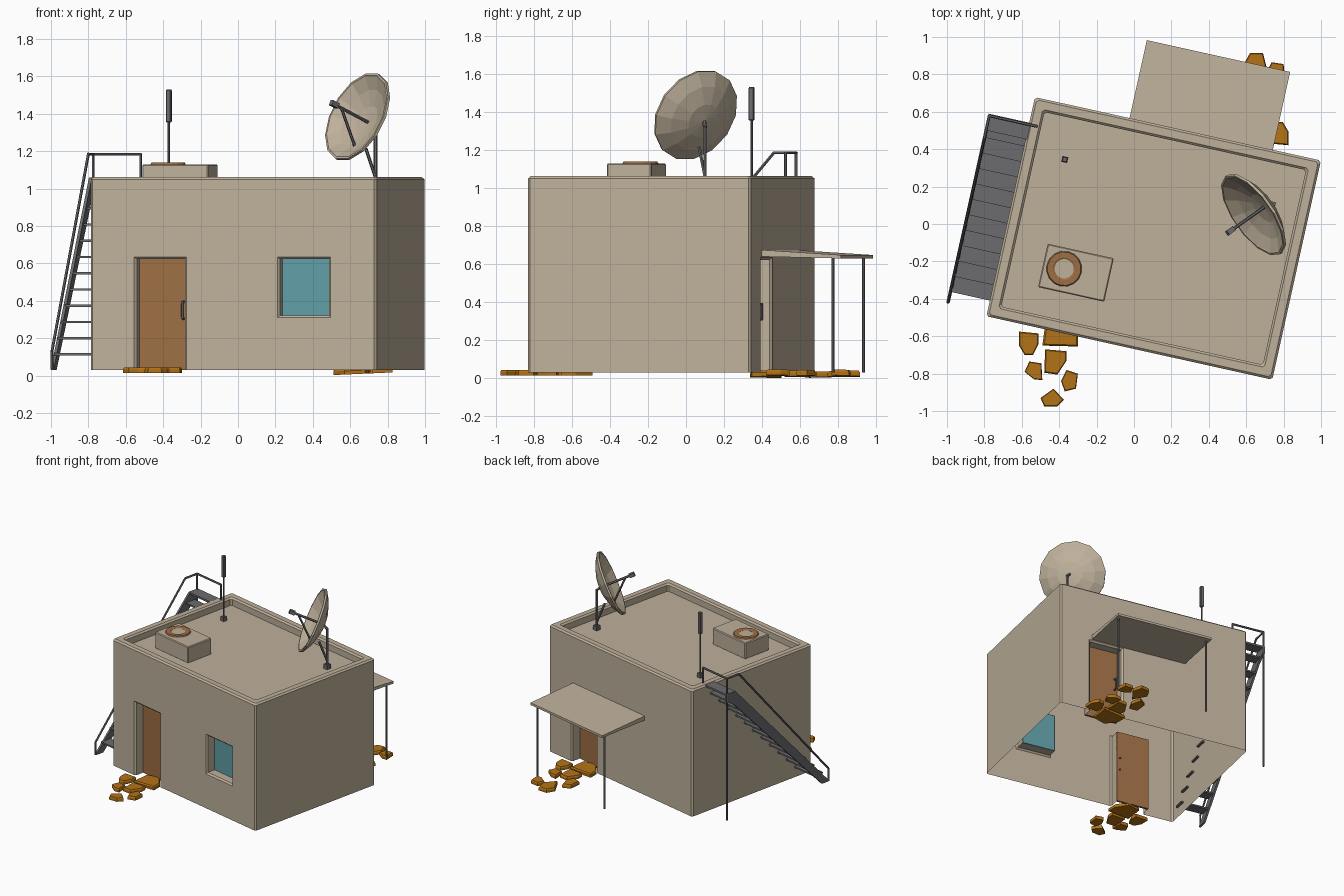
import bpy, bmesh, math
from mathutils import Matrix, Vector

if "Cube" in bpy.data.objects:
    bpy.data.objects.remove(bpy.data.objects["Cube"])

# The house stands turned about z; most parts are built in its own frame
CX, CY = 0.105, -0.077
HOUSE = Matrix.Translation((CX, CY, 0)) @ Matrix.Rotation(math.radians(-12.5), 4, 'Z')
WORLD = Matrix.Identity(4)
HX, HY, Z0, ZT, ZR = 0.783, 0.60, 0.03, 1.062, 1.0
C = 0.012


def material(name, rgb):
    m = bpy.data.materials.new(name)
    m.diffuse_color = (*rgb, 1)
    m.use_nodes = True
    m.node_tree.nodes["Principled BSDF"].inputs["Base Color"].default_value = m.diffuse_color
    return m


PLASTER = material("plaster", (0.52, 0.44, 0.33))
METAL = material("dark_metal", (0.15, 0.15, 0.16))
WOOD = material("wood", (0.34, 0.155, 0.06))
GLASS = material("glass", (0.115, 0.34, 0.38))
STONE = material("stone", (0.45, 0.17, 0.008))


def finish(name, bm, mat, frame=HOUSE):
    bmesh.ops.remove_doubles(bm, verts=bm.verts, dist=1e-5)
    bmesh.ops.recalc_face_normals(bm, faces=bm.faces)
    me = bpy.data.meshes.new(name)
    bm.to_mesh(me)
    bm.free()
    me.materials.append(mat)
    ob = bpy.data.objects.new(name, me)
    ob.matrix_world = frame
    bpy.context.collection.objects.link(ob)
    return ob


def face(bm, pts):
    bm.faces.new([bm.verts.new(p) for p in pts])


def strips(bm, rings, closed=True):
    for a, b in zip(rings, rings[1:]):
        n = len(a)
        for i in range(n if closed else n - 1):
            j = (i + 1) % n
            face(bm, (a[i], a[j], b[j], b[i]))


def prism(name, bottom, top, mat, frame=HOUSE):
    bm = bmesh.new()
    strips(bm, [bottom, top])
    face(bm, bottom)
    face(bm, top)
    return finish(name, bm, mat, frame)


def box(name, lo, hi, mat, bevel=0.0, frame=HOUSE):
    bm = bmesh.new()
    lo, hi = Vector(lo), Vector(hi)
    bmesh.ops.create_cube(bm, size=1)
    for v in bm.verts:
        v.co = [(l + h) / 2 + c * (h - l) for l, h, c in zip(lo, hi, v.co)]
    if bevel:
        bmesh.ops.bevel(bm, geom=bm.edges[:], offset=bevel, segments=1, affect='EDGES')
    return finish(name, bm, mat, frame)


def tube(name, pts, r, frame=HOUSE, sides=6, mat=METAL):
    bm = bmesh.new()
    for a, b in zip(pts, pts[1:]):
        a, b = Vector(a), Vector(b)
        m = (Matrix.Translation((a + b) / 2) @ (b - a).to_track_quat('Z', 'Y').to_matrix().to_4x4()
             @ Matrix.Rotation(math.pi / sides, 4, 'Z'))
        bmesh.ops.create_cone(bm, cap_ends=True, segments=sides, radius1=r, radius2=r,
                              depth=(b - a).length + r, matrix=m)
    return finish(name, bm, mat, frame)


def lathe(name, profile, seg, mat, frame, closed=False):
    bm = bmesh.new()
    rings = [[(r * math.cos(i * math.tau / seg), r * math.sin(i * math.tau / seg), z)
              for i in range(seg)] for r, z in profile]
    if closed:
        rings.append(rings[0])
    for a, b in zip(rings, rings[1:]):
        for i in range(seg):
            j = (i + 1) % seg
            q = list(dict.fromkeys((a[i], a[j], b[j], b[i])))
            if len(q) > 2:
                face(bm, q)
    return finish(name, bm, mat, frame)


def ring(inset, z, c=C):
    x, y = HX - inset, HY - inset
    return [(-x + c, -y, z), (x - c, -y, z), (x, -y + c, z), (x, y - c, z),
            (x - c, y, z), (-x + c, y, z), (-x, y - c, z), (-x, -y + c, z)]


# Walls: open-bottomed shell with door and window openings and a roof parapet
DX0, DX1, WX0, WX1, WZ, DZ = -0.543, -0.256, 0.241, 0.533, 0.31, 0.635
bm = bmesh.new()
low, high = ring(0, Z0), ring(0, ZT - C)
for i in (1, 2, 3, 5, 6, 7):
    j = (i + 1) % 8
    face(bm, (low[i], low[j], high[j], high[i]))


def opening(x0, x1, z0, z1, s, sill):
    rings = []
    for ins, dep in ((0, 0), (C, C), (C, 0.09)):
        y, zb = -HY + dep, z0 + (ins if sill else 0)
        rings.append([(s * x, s * y, z) for x, z in ((x0 + ins, zb), (x0 + ins, z1 - ins),
                                                     (x1 - ins, z1 - ins), (x1 - ins, zb))])
    strips(bm, rings, sill)


for s, holes in ((1, [(DX0, DX1, Z0), (WX0, WX1, WZ)]), (-1, [(DX0, DX1, Z0)])):
    xs = sorted({-HX + C, HX - C} | {h[0] for h in holes} | {h[1] for h in holes})
    zs = [Z0, WZ, DZ, ZT - C]
    for xa, xb in zip(xs, xs[1:]):
        for za, zb in zip(zs, zs[1:]):
            if not any(h[0] <= xa < h[1] and h[2] <= za < DZ for h in holes):
                face(bm, [(s * x, -s * HY, z) for x, z in ((xa, za), (xb, za), (xb, zb), (xa, zb))])
    for x0, x1, z0 in holes:
        opening(x0, x1, z0, DZ, s, z0 > Z0)
parapet = [high, ring(C, ZT), ring(0.055, ZT), ring(0.067, ZT - C), ring(0.067, ZR)]
strips(bm, parapet)
face(bm, parapet[-1])
finish("house_walls", bm, PLASTER)

# Doors with pull handles (front and back) and the window
for label, frame in (("front", HOUSE), ("back", HOUSE @ Matrix.Rotation(math.pi, 4, 'Z'))):
    box(label + "_door", (DX0 + C, -0.522, Z0), (DX1 - C, -0.505, DZ - C), WOOD, frame=frame)
    tube(label + "_door_handle", [(-0.29, -0.498, 0.30), (-0.29, -0.55, 0.31),
                                  (-0.29, -0.55, 0.39), (-0.29, -0.498, 0.40)], 0.007, frame)
box("window_pane", (WX0 + C, -0.522, WZ + C), (WX1 - C, -0.512, DZ - C), GLASS)

# Back awning and its posts
side = [(0.60, 0.64), (1.027, 0.63), (1.027, 0.648), (0.60, 0.675)]
prism("awning", [(-0.265, y, z) for y, z in side], [(0.52, y, z) for y, z in side], PLASTER)
for label, x in (("left", -0.24), ("right", 0.495)):
    tube(label + "_awning_post", [(x, 0.98, Z0 + 0.004), (x, 0.98, 0.636)], 0.008)

# Outside stair
for i in range(11):
    y, z = -0.47 + 0.0845 * i, 0.12 + 0.0868 * i
    box("stair_tread", (-1.0, y - 0.044, z - 0.012), (-0.765, y + 0.044, z), METAL)
box("stair_landing", (-1.0, 0.37, 1.045), (-0.775, 0.46, 1.06), METAL)
side = [(-0.575, Z0), (-0.50, Z0), (0.38, 0.95), (0.46, 1.0), (0.46, 1.06), (0.37, 1.06)]
prism("stair_stringer", [(-1.006, y, z) for y, z in side], [(-0.99, y, z) for y, z in side], METAL)
tube("stair_handrail", [(-1.0, -0.57, 0.04), (-1.0, -0.57, 0.13), (-1.0, 0.33, 1.185),
                        (-1.0, 0.45, 1.185), (-0.74, 0.45, 1.185), (-0.74, 0.45, 1.05)], 0.008)
tube("stair_post", [(-1.0, 0.45, Z0 + 0.004), (-1.0, 0.45, 1.185)], 0.008)

# Rooftop cooling unit with fan
box("cooling_unit", (-0.547, -0.388, ZR - 0.005), (-0.185, -0.15, 1.13), PLASTER, 0.006)
fan = HOUSE @ Matrix.Translation((-0.432, -0.262, 1.125))
lathe("fan_ring", [(0.052, 0), (0.052, 0.01), (0.06, 0.014), (0.09, 0.014), (0.098, 0.0)], 16, WOOD, fan, True)
lathe("fan_hub", [(0, 0.009), (0.052, 0.009), (0.052, 0)], 16, PLASTER, fan)

# Rooftop antenna
AX, AY = -0.555, 0.309
box("antenna_base", (AX - 0.016, AY - 0.016, ZR), (AX + 0.016, AY + 0.016, ZR + 0.035), METAL)
tube("antenna_pole", [(AX, AY, ZR), (AX, AY, 1.37)], 0.007)
box("antenna_head", (AX - 0.014, AY - 0.014, 1.355), (AX + 0.014, AY + 0.014, 1.53), METAL, 0.004)

# Dish, its feed arms and mount
n = Vector((-0.75, -0.53, 0.40)).normalized()
c = Vector((0.635, 0.047, 1.387))
down = (n * n.z - Vector((0, 0, 1))).normalized()
dish = Matrix.Translation(c) @ n.to_track_quat('Z', 'Y').to_matrix().to_4x4()
lathe("dish", [(0, -0.08), (0.09, -0.07), (0.175, -0.04), (0.238, -0.002), (0.242, 0.002), (0.254, 0.002),
               (0.256, -0.012), (0.185, -0.056), (0.095, -0.087), (0, -0.097)], 14, PLASTER, dish)
feed = c + n * 0.16
tube("feed_arm", [feed, c - n * 0.08], 0.009, WORLD)
tube("feed_brace", [c + n * 0.11, c + down * 0.15 - n * 0.05], 0.008, WORLD)
tube("feed_horn", [feed - n * 0.012, feed + n * 0.012], 0.02, WORLD, 4)
tube("dish_pole", [(0.735, 0.10, ZR), (0.735, 0.10, 1.32), c - n * 0.09], 0.01, WORLD)
tube("dish_strut", [(0.735, 0.10, 1.06), (0.685, 0.07, 1.21)], 0.009, WORLD)
base = HOUSE @ Matrix.Translation(HOUSE.inverted() @ Vector((0.735, 0.10, 0)))
box("dish_base", (-0.02, -0.02, ZR), (0.02, 0.02, ZR + 0.035), METAL, frame=base)

# Stepping stones at the front door, repeated turned round at the back door
stones = [
    [(-.615, -.575), (-.51, -.585), (-.51, -.64), (-.54, -.70), (-.585, -.70), (-.615, -.65)],
    [(-.49, -.65), (-.30, -.655), (-.30, -.58), (-.36, -.49), (-.47, -.50)],
    [(-.475, -.67), (-.36, -.68), (-.36, -.73), (-.41, -.805), (-.48, -.795)],
    [(-.56, -.735), (-.495, -.745), (-.49, -.835), (-.535, -.83), (-.585, -.79)],
    [(-.36, -.78), (-.30, -.80), (-.31, -.88), (-.37, -.895), (-.39, -.84)],
    [(-.43, -.88), (-.375, -.94), (-.41, -.975), (-.48, -.975), (-.50, -.93)],
]


def stone(name, poly, tilt):
    mx = sum(p[0] for p in poly) / len(poly)
    my = sum(p[1] for p in poly) / len(poly)
    rings = [[(mx + (x - mx) * k, my + (y - my) * k, z + tilt * (x - 0.77)) for x, y in poly]
             for k, z in ((1, 0.015), (1, 0.034), (0.9, 0.044))]
    bm = bmesh.new()
    strips(bm, rings)
    face(bm, rings[0])
    face(bm, rings[-1])
    finish(name, bm, STONE, WORLD)


for poly in stones:
    stone("front_stone", poly, 0)
    stone("back_stone", [(2 * CX - x, 2 * CY - y + max(0, -0.9 * (y + 0.86)) * 0.9) for x, y in poly], 0.045)
stone("back_stone", [(x + 1.22, -y - 0.0 + 0.0) for x, y in stones[3]][::-1] and
      [(x + 1.295, y + 1.60) for x, y in stones[3]], 0.045)
